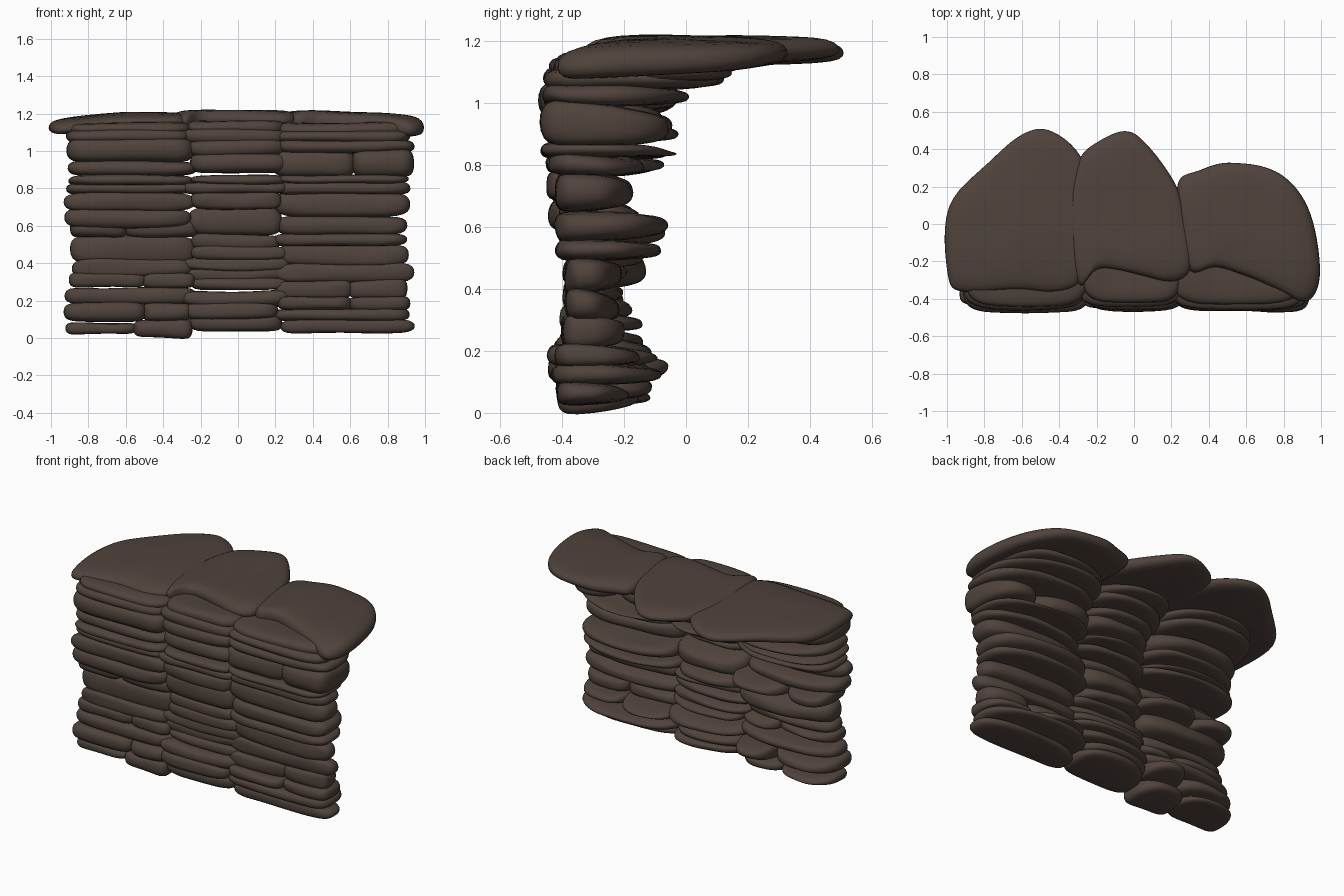
import bpy, bmesh, math, random
from mathutils import Vector, noise

if "Cube" in bpy.data.objects:
    bpy.data.objects.remove(bpy.data.objects["Cube"])

random.seed(7)
mat = bpy.data.materials.new("brown_stone")
mat.diffuse_color = (0.08, 0.056, 0.045, 1)
mat.use_nodes = True
mat.node_tree.nodes["Principled BSDF"].inputs["Base Color"].default_value = mat.diffuse_color

# Edge profile of a slab: (scale of outline, height 0..1)
RINGS = [(0.45, 0.0), (0.8, 0.02), (0.96, 0.16), (1.0, 0.48),
         (0.97, 0.82), (0.84, 0.98), (0.45, 1.0)]


def slab(name, outline, z0, z1, droop=0.0, wobble=0.012, thin=0.5, bend=None):
    """Rounded slab lofted from a plan outline, thinner toward the back."""
    ys = [p[1] for p in outline]
    xs = [p[0] for p in outline]
    y0, y1 = min(ys), max(ys)
    cx, cy = (min(xs) + max(xs)) / 2, (y0 + y1) / 2
    seed = Vector((random.uniform(0, 50), random.uniform(0, 50), 0))
    zm = (z0 + z1) / 2

    def point(x, y, h):
        t = (y - y0) / (y1 - y0)
        z = zm + (z1 - z0) * (h - 0.5) * (1 - thin * t * t) - droop * t * t
        z += wobble * noise.noise(Vector((x * 3.5, y * 3.5, h)) + seed)
        if bend:
            z += bend(x, y)
        return x, y + wobble * noise.noise(Vector((x * 7, h * 2, 5)) + seed), z

    bm = bmesh.new()
    loops = [[bm.verts.new(point(cx + (x - cx) * (1 - (1 - s) * 0.8),
                                 cy + (y - cy) * s, h)) for x, y in outline]
             for s, h in RINGS]
    n = len(outline)
    for a, b in zip(loops, loops[1:]):
        for i in range(n):
            j = (i + 1) % n
            bm.faces.new((a[i], a[j], b[j], b[i]))
    for loop, h in ((loops[0][::-1], 0), (loops[-1], 1)):
        c = bm.verts.new(point(cx, cy, h))
        for i in range(n):
            bm.faces.new((loop[i], loop[(i + 1) % n], c))
    bmesh.ops.recalc_face_normals(bm, faces=bm.faces)
    me = bpy.data.meshes.new(name)
    bm.to_mesh(me)
    bm.free()
    for p in me.polygons:
        p.use_smooth = True
    me.materials.append(mat)
    ob = bpy.data.objects.new(name, me)
    bpy.context.collection.objects.link(ob)
    ob.modifiers.new("soften", 'SUBSURF').levels = 1
    ob.modifiers["soften"].render_levels = 1


def interp(table, z):
    for (za, a), (zb, b) in zip(table, table[1:]):
        if z <= zb:
            return a + (b - a) * max(0, (z - za) / (zb - za))
    return table[-1][1]


# Front and back limits of the wall at each height
FRONT = [(0.05, -.42), (.15, -.47), (.25, -.42), (.45, -.41), (.65, -.45),
         (.8, -.47), (1.0, -.485), (1.13, -.45)]
BACK = [(.05, -.11), (.15, -.02), (.25, -.13), (.35, -.14), (.45, -.12), (.57, -.02),
        (.65, -.11), (.73, -.17), (.82, -.02), (.95, -.01), (1.03, .05), (1.12, .22)]


def wall_stone(name, x0, x1, z0, z1):
    zm = (z0 + z1) / 2
    yf = interp(FRONT, zm) + random.uniform(0, .035)
    yb = interp(BACK, zm) - random.uniform(0, .09)
    skew = random.uniform(-.25, .25)
    ym = yf + (yb - yf) * 0.42
    pts = []
    for i in range(28):
        a = 2 * math.pi * i / 28
        c, s = math.cos(a), math.sin(a)
        e = 2 / 4.5 if s < 0 else 2 / 2.3      # square front, rounded back
        u = math.copysign(abs(c) ** e, c)
        v = abs(s) ** e
        if s > 0:
            u += skew * v * v * 0.6
        x = (x0 + x1) / 2 + (x1 - x0) / 2 * max(-1, min(1, u))
        pts.append((x, ym + v * (yb - ym) if s > 0 else ym - v * (ym - yf)))
    slab(name, pts, z0 - .004, z1 + .004, droop=random.uniform(-.005, .02))


# Courses per wall section: bottom, top, optional joint position
LEFT = [(.02, .08, -.55), (.09, .19, -.5), (.18, .27), (.27, .35, -.5), (.33, .42),
        (.40, .55), (.54, .63, -.6), (.59, .69), (.68, .78), (.77, .83), (.82, .87),
        (.87, .95), (.94, 1.07), (1.04, 1.12), (1.08, 1.15)]
MIDDLE = [(.04, .12), (.10, .19), (.17, .25), (.26, .32), (.30, .37), (.36, .43),
          (.42, .49), (.47, .56), (.55, .70), (.69, .78), (.77, .83), (.82, .87),
          (.88, .99), (.97, 1.06), (1.03, 1.12), (1.08, 1.16)]
RIGHT = [(.03, .10), (.09, .16), (.15, .22, .6), (.21, .31, .6), (.30, .40), (.39, .50),
         (.49, .56), (.55, .65), (.65, .78), (.77, .84), (.83, .87), (.86, 1.01, .62),
         (.99, 1.06), (1.04, 1.11), (1.07, 1.15)]
for label, courses, xa, xb in (("left", LEFT, -.9, -.24), ("middle", MIDDLE, -.24, .22),
                               ("right", RIGHT, .22, .91)):
    for k, (z0, z1, *joint) in enumerate(courses):
        a = xa + random.uniform(-.03, .02)
        b = xb + random.uniform(-.02, .03)
        if label == "middle":
            a, b = a - random.uniform(0, .07), b + random.uniform(0, .05)
        edges = [a] + joint + [b]
        for m in range(len(edges) - 1):
            low = .02 if (k == 0 and m == 1) else 0
            wall_stone(f"{label}_stone_{k + 1}_{m + 1}", edges[m] - .012,
                       edges[m + 1] + .012, z0 - low, z1 + low)


# Capstones sag toward the wall ends and the front edge
def cap_bend(x, y):
    return -.04 * abs(x) ** 5 - .03 * max(0, (-y - .12) / .3) ** 2


def smooth_loop(pts, steps=3):
    """Catmull-Rom through a closed outline."""
    v = [Vector(p) for p in pts]
    n, out = len(v), []
    for i in range(n):
        p0, p1, p2, p3 = v[i - 1], v[i], v[(i + 1) % n], v[(i + 2) % n]
        for k in range(steps):
            t = k / steps
            q = 0.5 * (2 * p1 + (p2 - p0) * t + (2 * p0 - 5 * p1 + 4 * p2 - p3) * t * t
                       + (3 * p1 - p0 - 3 * p2 + p3) * t ** 3)
            out.append((q.x, q.y))
    return out


CAPS = {
    "left_capstone": ((1.122, 1.208), [(-.92, -.37), (-.6, -.35), (-.42, -.37), (-.26, -.28),
        (-.22, .1), (-.28, .37), (-.46, .51), (-.6, .485), (-.78, .33), (-1.0, .09), (-1.0, -.28)]),
    "middle_capstone": ((1.128, 1.222), [(-.3, -.34), (-.2, -.24), (.0, -.27), (.2, -.31), (.31, -.24),
        (.28, .02), (.22, .23), (.06, .44), (-.05, .5), (-.2, .44), (-.3, .34), (-.35, .05)]),
    "right_capstone": ((1.11, 1.218), [(.28, -.24), (.42, -.23), (.6, -.28), (.78, -.36), (.93, -.42),
        (1.0, -.28), (.96, .02), (.86, .21), (.7, .31), (.5, .33), (.34, .29), (.22, .2)]),
}
for name, ((z0, z1), pts) in CAPS.items():
    slab(name, smooth_loop(pts), z0, z1, wobble=.01, thin=.2, bend=cap_bend)
